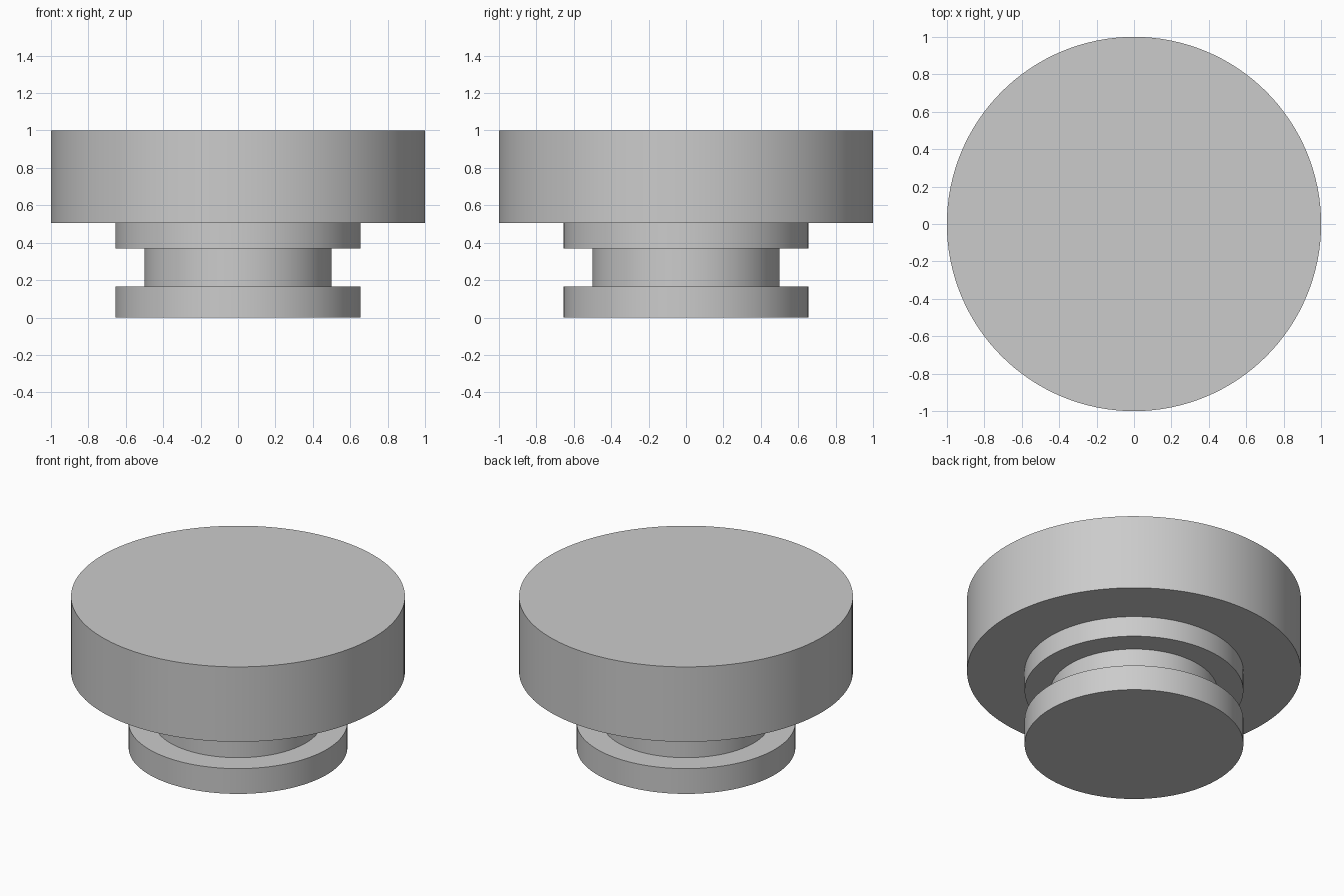
import bpy
import bmesh
import math

cube = bpy.data.objects.get("Cube")
if cube:
    bpy.data.objects.remove(cube, do_unlink=True)

# Single grey material
grey = bpy.data.materials.new("plain grey")
grey.use_nodes = True
colour = (0.6, 0.6, 0.6, 1)
grey.diffuse_color = colour
grey.node_tree.nodes["Principled BSDF"].inputs["Base Color"].default_value = colour

SEGMENTS = 128
CAP, FLANGE, NECK = 1.0, 0.655, 0.5


def lathe(name, profile):
    """Revolve (radius, height) points into a closed solid with flat end caps."""
    bm = bmesh.new()
    rings = []
    for radius, z in profile:
        angles = [2 * math.pi * i / SEGMENTS for i in range(SEGMENTS)]
        rings.append([bm.verts.new((radius * math.cos(a), radius * math.sin(a), z))
                      for a in angles])
    for low, high in zip(rings, rings[1:]):
        for i in range(SEGMENTS):
            j = (i + 1) % SEGMENTS
            bm.faces.new((low[i], low[j], high[j], high[i]))
    bm.faces.new(rings[0][::-1])
    bm.faces.new(rings[-1])
    mesh = bpy.data.meshes.new(name)
    bm.to_mesh(mesh)
    bm.free()
    mesh.materials.append(grey)
    obj = bpy.data.objects.new(name, mesh)
    bpy.context.collection.objects.link(obj)
    return obj


# Turned knob: base flange, neck, upper flange and wide cap
knob = lathe("stepped_knob", [
    (FLANGE, 0), (FLANGE, 0.167),
    (NECK, 0.167), (NECK, 0.37),
    (FLANGE, 0.37), (FLANGE, 0.505),
    (CAP, 0.505), (CAP, 1),
])

# Smooth round walls with crisp rims
bpy.ops.object.select_all(action="DESELECT")
knob.select_set(True)
bpy.context.view_layer.objects.active = knob
bpy.ops.object.shade_smooth_by_angle(angle=math.radians(30))
